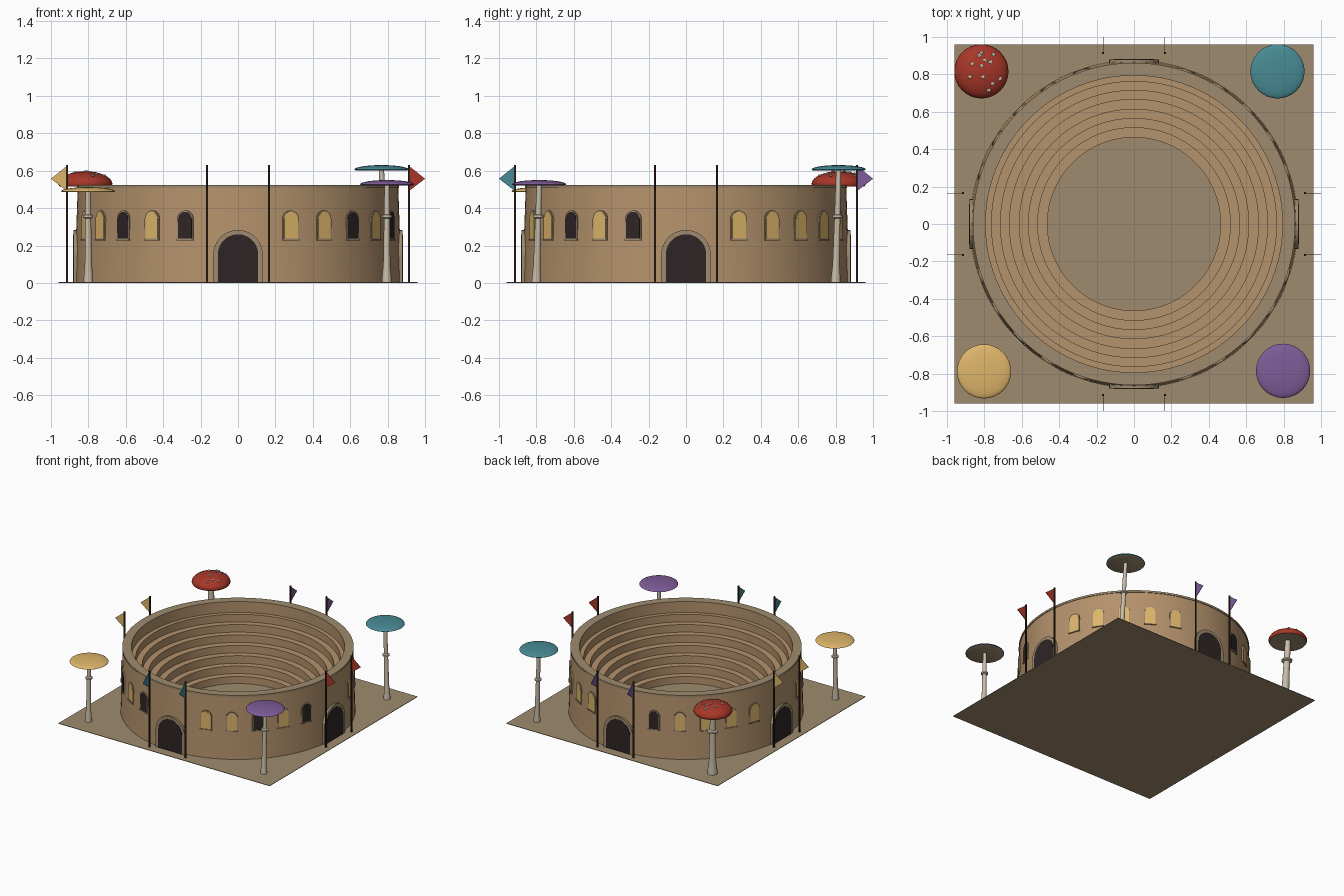
import bpy, bmesh, math
from math import sin, cos, pi, radians

if "Cube" in bpy.data.objects:
    bpy.data.objects.remove(bpy.data.objects["Cube"])

def mat(name, r, g, b):
    m = bpy.data.materials.new(name)
    lin = lambda c: ((c / 255 + 0.055) / 1.055) ** 2.4
    m.diffuse_color = (lin(r), lin(g), lin(b), 1)
    m.use_nodes = True
    m.node_tree.nodes["Principled BSDF"].inputs["Base Color"].default_value = m.diffuse_color
    return m

WALL = mat("warm sandstone", 180, 146, 108)
STONE = mat("grey sandstone", 159, 139, 110)
DARK = mat("dark opening", 46, 36, 37)
POLE = mat("dark wood", 48, 35, 26)
GOLD = mat("gold", 222, 182, 106)
RED = mat("red", 168, 54, 40)
TEAL = mat("teal", 72, 138, 148)
PURPLE = mat("purple", 126, 92, 152)
STEM = mat("pale stem", 200, 188, 168)
SPOT = mat("pale spot", 215, 210, 190)

def make(name, bm, mats, smooth=None):
    me = bpy.data.meshes.new(name)
    bm.normal_update()
    bm.to_mesh(me)
    bm.free()
    ob = bpy.data.objects.new(name, me)
    bpy.context.collection.objects.link(ob)
    for m in mats:
        me.materials.append(m)
    if smooth:
        bpy.ops.object.select_all(action='DESELECT')
        ob.select_set(True)
        bpy.context.view_layer.objects.active = ob
        bpy.ops.object.shade_smooth_by_angle(angle=radians(smooth))
    return ob

def lathe(name, prof, mats, n, rule=None, base=(0, 0), lean=(0, 0), smooth=35):
    """Spin (r, z) points; lean shears the axis by z; rule(i) gives the material of segment i."""
    bm = bmesh.new()
    rings = []
    for r, z in prof:
        cx, cy = base[0] + lean[0] * z, base[1] + lean[1] * z
        if r < 1e-6:
            rings.append([bm.verts.new((cx, cy, z))] * n)
        else:
            rings.append([bm.verts.new((cx + r * cos(2 * pi * k / n), cy + r * sin(2 * pi * k / n), z))
                          for k in range(n)])
    for i in range(len(prof) - 1):
        a, b = rings[i], rings[i + 1]
        for k in range(n):
            j = (k + 1) % n
            vs = list(dict.fromkeys((a[k], a[j], b[j], b[k])))
            f = bm.faces.new(vs)
            f.material_index = rule(i) if rule else 0
    return make(name, bm, mats, smooth)

def box(name, x0, x1, y0, y1, z0, z1, m, ang=0):
    """Box given along the outward direction x, turned by ang about z."""
    bm = bmesh.new()
    bmesh.ops.create_cube(bm, size=1)
    for v in bm.verts:
        x, y = (x0 + x1) / 2 + v.co.x * (x1 - x0), (y0 + y1) / 2 + v.co.y * (y1 - y0)
        v.co = (x * cos(ang) - y * sin(ang), x * sin(ang) + y * cos(ang), (z0 + z1) / 2 + v.co.z * (z1 - z0))
    return make(name, bm, [m])

def prism(name, pts, x0, x1, ang, m):
    """Extrude a (sideways, height) outline between distances x0 and x1 along direction ang."""
    bm = bmesh.new()
    put = lambda x, u, z: bm.verts.new((x * cos(ang) - u * sin(ang), x * sin(ang) + u * cos(ang), z))
    back = [put(x0, u, z) for u, z in pts]
    front = [put(x1, u, z) for u, z in pts]
    bm.faces.new(front)
    bm.faces.new(back[::-1])
    for i in range(len(pts)):
        j = (i + 1) % len(pts)
        bm.faces.new((back[i], back[j], front[j], front[i]))
    bmesh.ops.recalc_face_normals(bm, faces=bm.faces)
    return make(name, bm, [m])

def arch(half, z0, top):
    spring = top - half
    return [(-half, z0), (half, z0)] + [(half * cos(pi * k / 14), spring + half * sin(pi * k / 14)) for k in range(15)]

# ground slab
box("ground", -0.96, 0.96, -0.96, 0.96, 0, 0.004, STONE)

# arena: tapered outer wall, rim, stepped seating
prof = [(0.875, 0.002), (0.857, 0.508), (0.862, 0.508), (0.862, 0.524), (0.794, 0.524)]
edges = [0.794, 0.762, 0.714, 0.666, 0.613, 0.564, 0.515, 0.463]
for i in range(7):
    z = 0.062 * (7 - i)
    prof += [(edges[i], z), (edges[i + 1], z)]
prof.append((0.463, 0.002))
lathe("arena", prof, [WALL, STONE], 96, lambda i: 1 if i in (1, 2, 3) else 0)

# gates, poles, flags on the four sides, windows between them
sides = [("front", -90, TEAL, "LLDLD"), ("right", 0, RED, "LLLLL"),
         ("back", 90, PURPLE, "DLLLL"), ("left", 180, GOLD, "LLDLD")]
for side, deg, colour, lights in sides:
    a = radians(deg)
    prism(side + "_gate_frame", arch(0.133, 0.002, 0.283), 0.84, 0.880, a, STONE)
    prism(side + "_gate_opening", arch(0.108, 0.003, 0.26), 0.86, 0.883, a, DARK)
    for s in (-1, 1):
        u = 0.165 * s
        box(side + "_flag_pole", 0.910, 0.920, u - 0.005, u + 0.005, 0, 0.63, POLE, a)
        # pennant lies in the outward plane
        bm = bmesh.new()
        tri = [(0.915, 0.625), (0.915, 0.492), (1.0, 0.557)]
        vs = [[bm.verts.new((x * cos(a) - w * sin(a), x * sin(a) + w * cos(a), z)) for x, z in tri]
              for w in (u - 0.002, u + 0.002)]
        bm.faces.new(vs[0])
        bm.faces.new(vs[1][::-1])
        for i in range(3):
            j = (i + 1) % 3
            bm.faces.new((vs[0][i], vs[1][i], vs[1][j], vs[0][j]))
        bmesh.ops.recalc_face_normals(bm, faces=bm.faces)
        make(side + "_flag", bm, [colour])
    for k, c in enumerate(lights):
        w = radians(deg + 19 + 13 * k)
        prism(side + "_window_frame", arch(0.045, 0.232, 0.387), 0.85, 0.8695, w, STONE)
        prism(side + "_window_pane", arch(0.038, 0.238, 0.380), 0.86, 0.8715, w, GOLD if c == "L" else DARK)
        box(side + "_window_sill", 0.85, 0.875, -0.047, 0.047, 0.228, 0.236, STONE, w)

# corner mushrooms: stem with ring, shallow cap
def mushroom(name, base, top, z0, z1, colour, thick):
    lean = ((top[0] - base[0]) / z0, (top[1] - base[1]) / z0)
    t = thick
    stem = [(0.0, 0.002), (0.026 * t, 0.002), (0.025 * t, 0.03), (0.019 * t, 0.10), (0.016 * t, 0.345),
            (0.027 * t, 0.35), (0.027 * t, 0.362), (0.016 * t, 0.367), (0.014 * t, z0 + 0.01)]
    lathe(name + "_stem", stem, [STEM], 16, base=base, lean=lean)
    h = z1 - z0
    cap = [(0, z0 + 0.1 * h), (0.138, z0)]
    cap += [(0.145 * cos(pi / 2 * k / 8), z0 + 0.15 * h + 0.85 * h * sin(pi / 2 * k / 8)) for k in range(9)]
    lathe(name + "_cap", cap, [colour, STONE], 32, lambda i: 1 if i == 0 else 0, base=top, smooth=50)

mushroom("gold_mushroom", (-0.80, -0.80), (-0.802, -0.788), 0.485, 0.512, GOLD, 1)
mushroom("purple_mushroom", (0.795, -0.80), (0.797, -0.785), 0.522, 0.55, PURPLE, 1)
mushroom("teal_mushroom", (0.795, 0.80), (0.767, 0.816), 0.602, 0.63, TEAL, 1)
mushroom("red_mushroom", (-0.80, 0.80), (-0.816, 0.816), 0.515, 0.597, RED, 1.5)

# spots on the red cap
spots = [(0, .1), (.065, .09), (-.05, .04), (-.06, -.03), (.01, -.03), (.1, -.04),
         (.04, -.1), (.05, .05), (.02, .06), (0, .03), (.06, -.065), (-.01, .085)]
for dx, dy in spots:
    z = 0.527 + 0.07 * math.sqrt(max(0, 1 - (dx * dx + dy * dy) / 0.145 ** 2))
    bm = bmesh.new()
    bmesh.ops.create_icosphere(bm, subdivisions=1, radius=0.012)
    for v in bm.verts:
        v.co = (v.co.x - 0.816 + dx, v.co.y + 0.816 + dy, v.co.z * 0.6 + z)
    make("cap_spot", bm, [SPOT])
